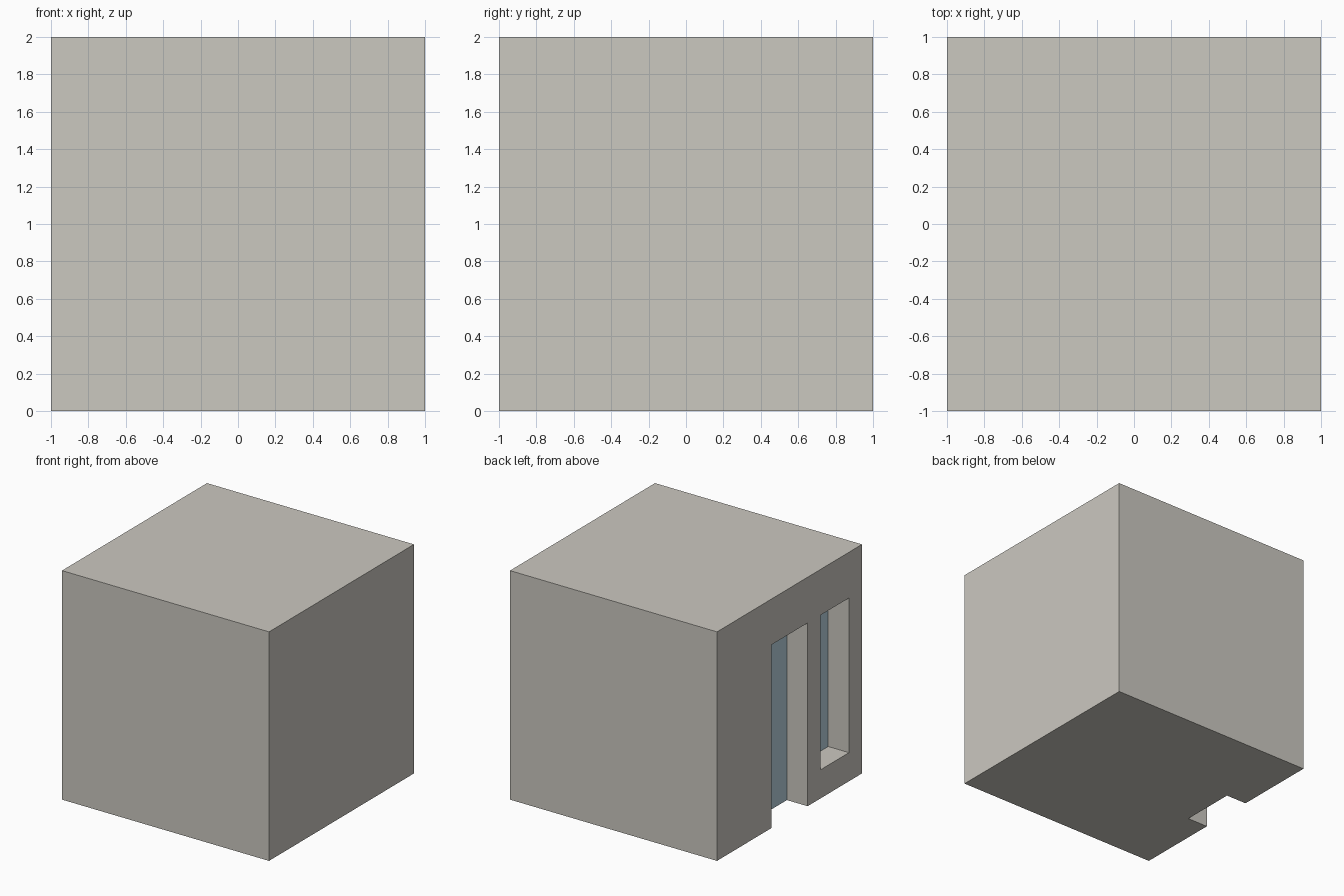
import bpy

default = bpy.data.objects.get("Cube")
if default:
    bpy.data.objects.remove(default, do_unlink=True)


def material(name, colour):
    mat = bpy.data.materials.new(name)
    mat.use_nodes = True
    mat.diffuse_color = (*colour, 1)
    mat.node_tree.nodes["Principled BSDF"].inputs["Base Color"].default_value = (*colour, 1)
    return mat


def box(name, low, high):
    centre = [(a + b) / 2 for a, b in zip(low, high)]
    bpy.ops.mesh.primitive_cube_add(size=1, location=centre)
    obj = bpy.context.object
    obj.name = name
    obj.scale = [b - a for a, b in zip(low, high)]
    bpy.ops.object.transform_apply(location=True, rotation=True, scale=True)
    return obj


plaster = material("warm grey plaster", (0.60, 0.58, 0.53))
glass = material("blue grey glass", (0.48, 0.64, 0.73))

# Solid block of the building
block = box("building_block", (-1, -1, 0), (1, 1, 2))
block.data.materials.append(plaster)
block.data.materials.append(glass)

# Recesses in the -x wall: a doorway open to the ground and a tall window
RECESS_X = -0.8
openings = {
    "doorway": ((-0.25, -0.1), (0.25, 1.6)),
    "window": ((-0.82, 0.25), (-0.43, 1.6)),
}
for name, (low, high) in openings.items():
    cutter = box(name + "_cutter", (-1.1, *low), (RECESS_X, *high))
    cutter.hide_render = True
    cut = block.modifiers.new(name, "BOOLEAN")
    cut.operation = "DIFFERENCE"
    cut.solver = "EXACT"
    cut.object = cutter
    bpy.context.view_layer.objects.active = block
    bpy.ops.object.modifier_apply(modifier=cut.name)
    bpy.data.objects.remove(cutter, do_unlink=True)

# Glass on the back of each recess, plaster everywhere else
for face in block.data.polygons:
    recessed = abs(face.center.x - RECESS_X) < 0.01 and abs(face.normal.x) > 0.9
    face.material_index = 1 if recessed else 0
